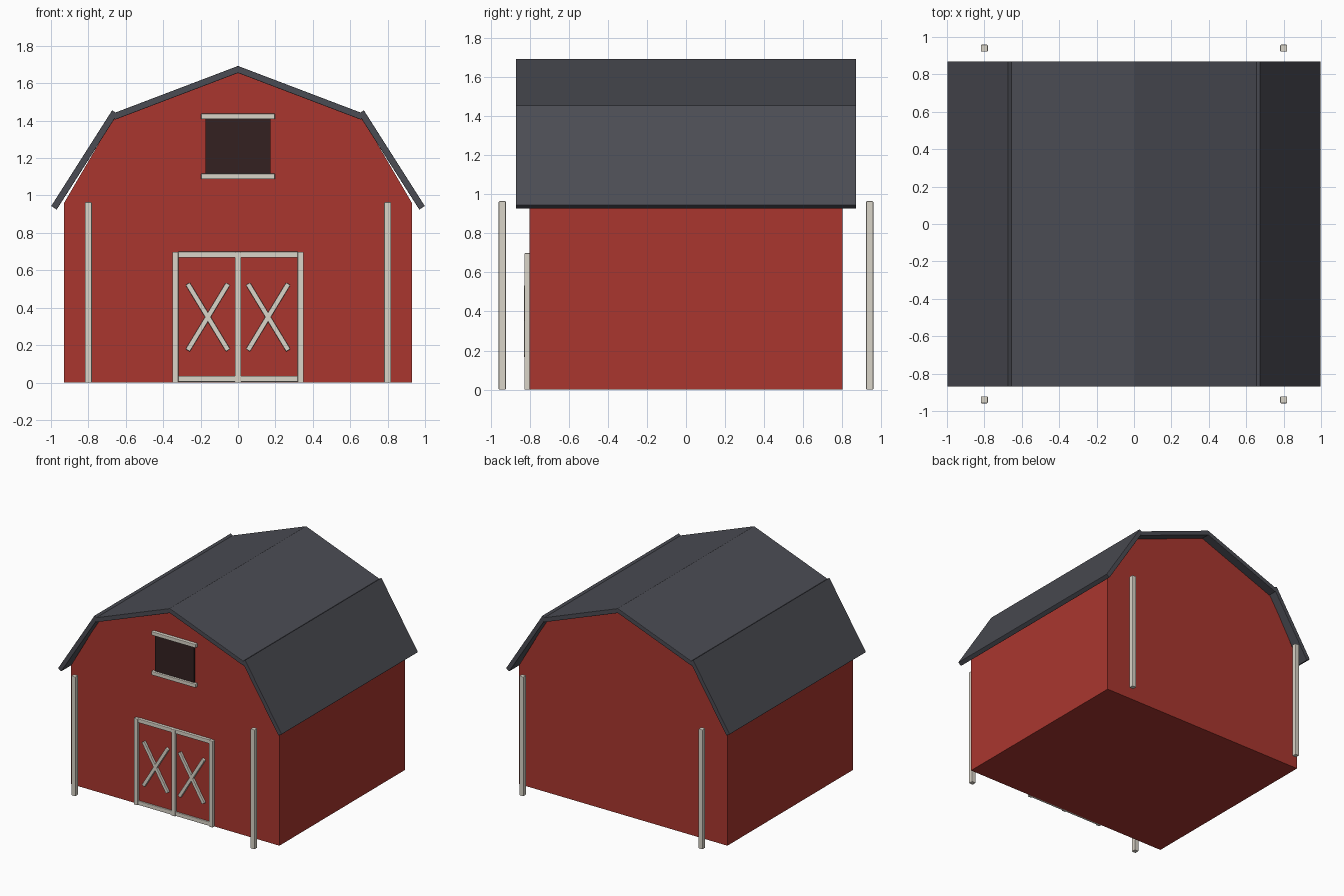
import bpy, bmesh, math
from mathutils import Matrix, Vector

if "Cube" in bpy.data.objects:
    bpy.data.objects.remove(bpy.data.objects["Cube"])


def material(name, rgb):
    m = bpy.data.materials.new(name)
    m.diffuse_color = (*rgb, 1)
    m.use_nodes = True
    m.node_tree.nodes["Principled BSDF"].inputs["Base Color"].default_value = m.diffuse_color
    return m


RED = material("barn red", (0.40, 0.037, 0.028))
SLATE = material("slate grey", (0.07, 0.072, 0.087))
TRIM = material("off white trim", (0.70, 0.66, 0.58))
DARK = material("dark opening", (0.033, 0.015, 0.015))


def finish(name, bm, mat, bevel=0.0):
    mesh = bpy.data.meshes.new(name)
    bmesh.ops.recalc_face_normals(bm, faces=bm.faces[:])
    bm.to_mesh(mesh)
    bm.free()
    mesh.materials.append(mat)
    ob = bpy.data.objects.new(name, mesh)
    bpy.context.collection.objects.link(ob)
    if bevel:
        mod = ob.modifiers.new("soft edges", 'BEVEL')
        mod.width = bevel
        mod.segments = 2
    return ob


def box(name, centre, size, mat, bevel=0.004, turn=0.0):
    """Box with an optional turn about the y axis."""
    bm = bmesh.new()
    m = (Matrix.Translation(centre) @ Matrix.Rotation(turn, 4, 'Y')
         @ Matrix.Diagonal((*size, 1)))
    bmesh.ops.create_cube(bm, size=1, matrix=m)
    return finish(name, bm, mat, bevel)


def beam(name, a, b, y, depth, thick, mat, bevel=0.004):
    """Box running between two (x, z) points in the front plane."""
    d = Vector(b) - Vector(a)
    box(name, ((a[0] + b[0]) / 2, y, (a[1] + b[1]) / 2),
        (d.length, depth, thick), mat, bevel, -math.atan2(d.y, d.x))


# Barn body: gambrel profile extruded front to back
half = [(0.93, 0), (0.93, 0.96), (0.67, 1.405)]
profile = half + [(0, 1.66)] + [(-x, z) for x, z in reversed(half)]
bm = bmesh.new()
face = bm.faces.new([bm.verts.new((x, -0.80, z)) for x, z in profile])
ext = bmesh.ops.extrude_face_region(bm, geom=[face])
bmesh.ops.translate(bm, vec=(0, 1.60, 0),
                    verts=[v for v in ext["geom"] if isinstance(v, bmesh.types.BMVert)])
finish("barn_body", bm, RED)

for s, side in ((-1, "left"), (1, "right")):
    # Roof slabs
    beam(f"upper_roof_{side}", (s * 0.665, 1.421), (-s * 0.006, 1.676),
         0, 1.74, 0.035, SLATE, 0.003)
    beam(f"lower_roof_{side}", (s * 0.984, 0.934), (s * 0.658, 1.446),
         0, 1.74, 0.035, SLATE, 0.003)
    # Corner posts standing clear of the end walls
    for y, end in ((-0.94, "front"), (0.94, "back")):
        box(f"{end}_post_{side}", (s * 0.80, y, 0.482), (0.037, 0.037, 0.964), TRIM)
    # Door leaf, side frame and cross braces
    box(f"door_{side}", (s * 0.165, -0.803, 0.35), (0.31, 0.016, 0.67), RED, 0.002)
    box(f"door_frame_{side}", (s * 0.335, -0.81, 0.349), (0.033, 0.033, 0.698), TRIM)
    for k in (-1, 1):
        c = s * 0.161
        beam(f"door_brace_{side}", (c - 0.108, 0.35 - k * 0.178),
             (c + 0.108, 0.35 + k * 0.178), -0.815, 0.03, 0.027, TRIM)

# Door centre post and rails
box("door_centre_post", (0, -0.81, 0.349), (0.033, 0.033, 0.698), TRIM)
for z, n in ((0.684, "top"), (0.020, "bottom")):
    box(f"door_rail_{n}", (0, -0.808, z), (0.64, 0.03, 0.032), TRIM)

# Loft window and its trim
box("loft_window", (0, -0.803, 1.262), (0.35, 0.012, 0.30), DARK, 0.0)
for z, n in ((1.423, "top"), (1.102, "bottom")):
    box(f"window_trim_{n}", (0, -0.81, z), (0.395, 0.033, 0.030), TRIM)
